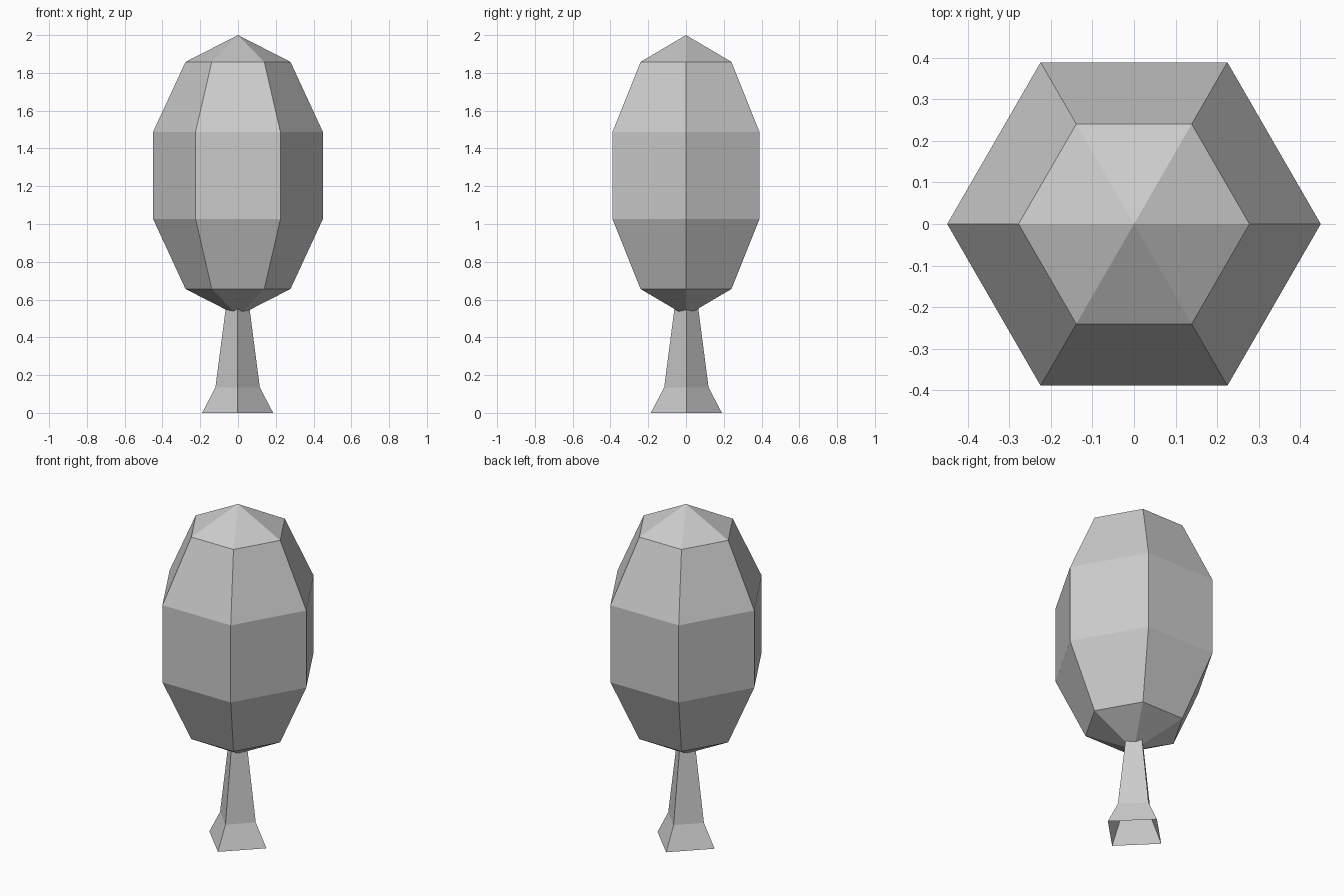
import bpy, bmesh, math
from mathutils import Matrix

if "Cube" in bpy.data.objects:
    bpy.data.objects.remove(bpy.data.objects["Cube"])


def add_object(name, bm):
    bmesh.ops.recalc_face_normals(bm, faces=bm.faces[:])
    mesh = bpy.data.meshes.new(name)
    bm.to_mesh(mesh)
    bm.free()
    obj = bpy.data.objects.new(name, mesh)
    bpy.context.collection.objects.link(obj)
    return obj


# Foliage: stretched low-poly ball, six sides and five bands, corners on the x axis
bm = bmesh.new()
shape = (Matrix.Translation((0, 0, 1.257)) @ Matrix.Diagonal((0.473, 0.473, 0.743, 1))
         @ Matrix.Rotation(math.radians(90), 4, 'Z'))
bmesh.ops.create_uvsphere(bm, u_segments=6, v_segments=5, radius=1, matrix=shape)
add_object("foliage", bm)

# Trunk: four-sided tapering tube with a flared, open foot
SIDES = 4
profile = [(0.188, 0.0), (0.1175, 0.135), (0.057, 0.6)]  # radius, height
bm = bmesh.new()
rings = []
for r, z in profile:
    angles = [math.tau * i / SIDES for i in range(SIDES)]
    rings.append([bm.verts.new((r * math.cos(a) - 0.002, r * math.sin(a) + 0.002, z))
                  for a in angles])
for low, high in zip(rings, rings[1:]):
    for i in range(SIDES):
        j = (i + 1) % SIDES
        bm.faces.new((low[i], low[j], high[j], high[i]))
add_object("trunk", bm)
